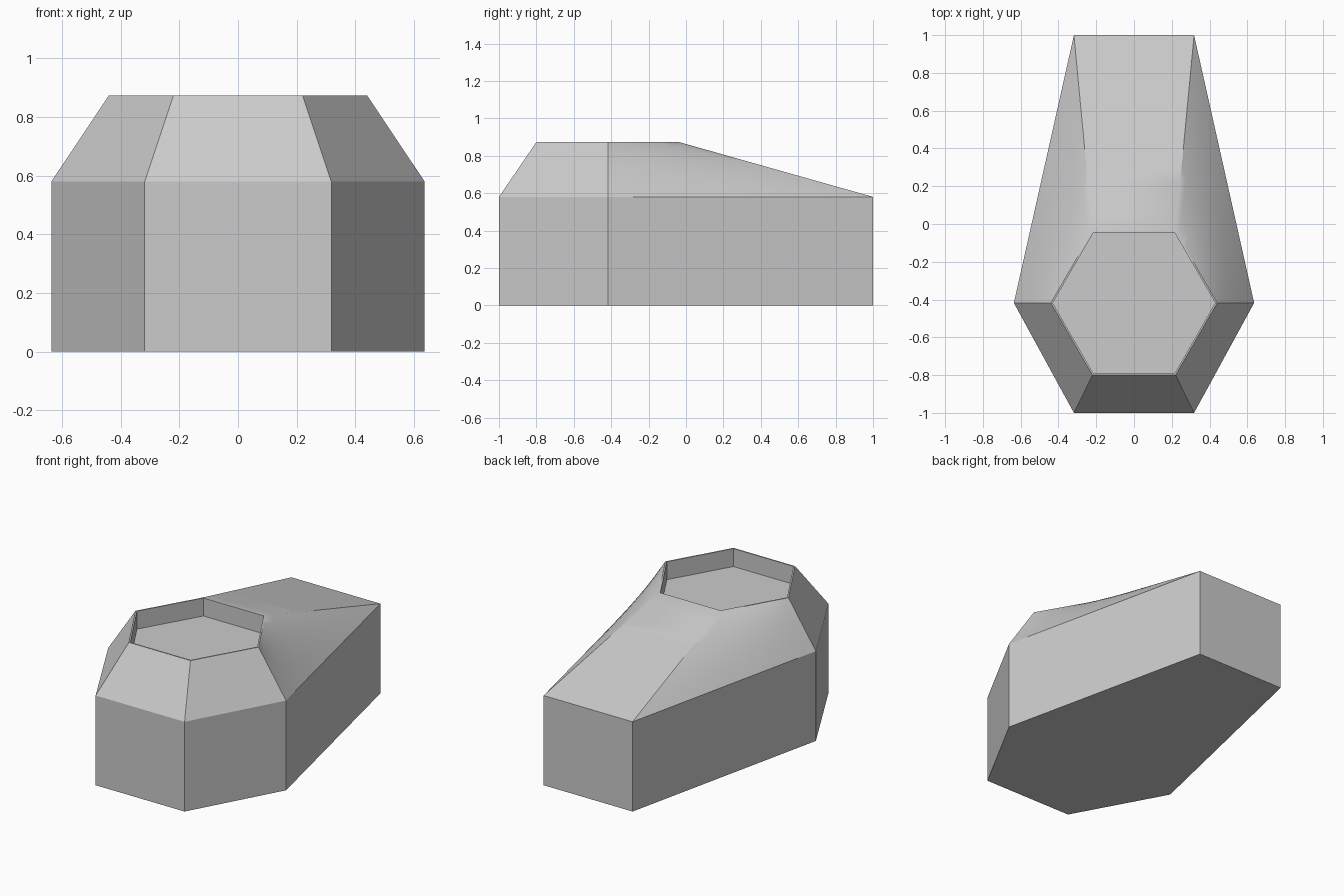
import bpy
import bmesh
from math import radians

cube = bpy.data.objects.get("Cube")
if cube:
    bpy.data.objects.remove(cube, do_unlink=True)

# Plain grey material
grey = bpy.data.materials.new("plain grey")
grey.use_nodes = True
colour = (0.6, 0.6, 0.6, 1)
grey.diffuse_color = colour
grey.node_tree.nodes["Principled BSDF"].inputs["Base Color"].default_value = colour


def outline(front_y, mid_y, back_y, half_end, half_mid):
    """Six-sided outline, anticlockwise from the front right corner."""
    return [(-half_end, front_y), (half_end, front_y), (half_mid, mid_y),
            (half_end, back_y), (-half_end, back_y), (-half_mid, mid_y)]


def ring(bm, points, z):
    return [bm.verts.new((x, y, z)) for x, y in points]


bm = bmesh.new()
body = outline(-1, -0.418, 1, 0.318, 0.636)
rim = outline(-0.8, -0.418, -0.037, 0.22, 0.44)
rings = [ring(bm, body, 0), ring(bm, body, 0.58), ring(bm, rim, 0.873)]

# Underside, upright walls and sloping shoulders
bm.faces.new(reversed(rings[0]))
sides = {}
for level in range(2):
    low, high = rings[level:level + 2]
    for i in range(6):
        j = (i + 1) % 6
        sides[level, i] = bm.faces.new((low[i], low[j], high[j], high[i]))

# Sunken top with a thin flat rim
top = bm.faces.new(rings[2])
bm.normal_update()
bmesh.ops.inset_region(bm, faces=[top], thickness=0.01)
floor = bmesh.ops.extrude_discrete_faces(bm, faces=[top])["faces"][0]
bmesh.ops.translate(bm, verts=floor.verts, vec=(0, 0, -0.116))

# Twisted flanks, divided so that they curve evenly
flank_edges = {e for i in (2, 4) for e in sides[1, i].edges}
bmesh.ops.subdivide_edges(bm, edges=list(flank_edges), cuts=11, use_grid_fill=True)
bmesh.ops.recalc_face_normals(bm, faces=bm.faces)

mesh = bpy.data.meshes.new("tapered_body")
bm.to_mesh(mesh)
bm.free()
mesh.materials.append(grey)
obj = bpy.data.objects.new("tapered_body", mesh)
bpy.context.collection.objects.link(obj)
bpy.ops.object.select_all(action="DESELECT")
obj.select_set(True)
bpy.context.view_layer.objects.active = obj
bpy.ops.object.shade_smooth_by_angle(angle=radians(30))
